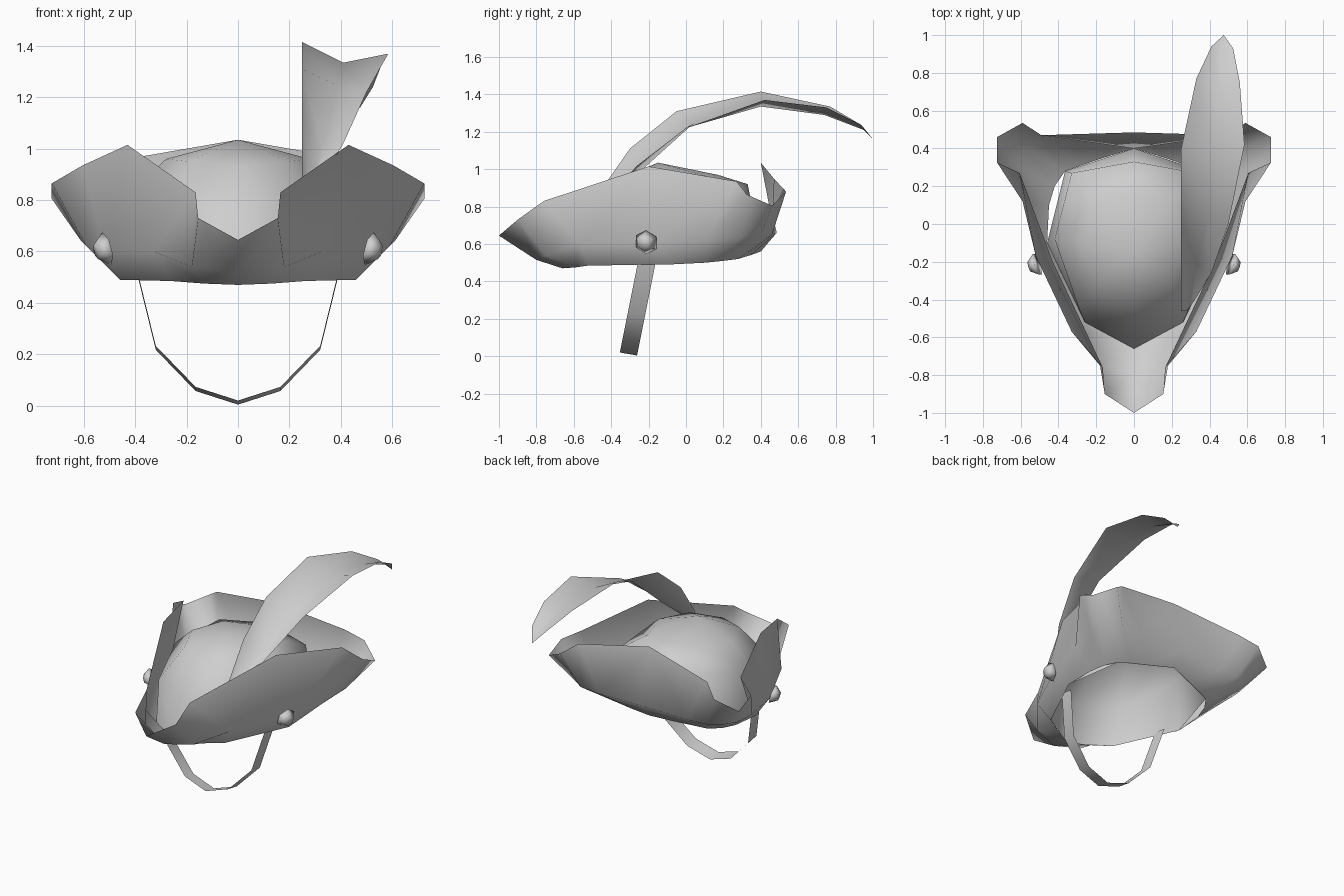
import bpy, bmesh
from mathutils import Vector

cube = bpy.data.objects.get("Cube")
if cube:
    bpy.data.objects.remove(cube, do_unlink=True)

# One plain grey for every part
grey = bpy.data.materials.new("plain_grey")
grey.use_nodes = True
colour = (0.62, 0.62, 0.62, 1)
grey.diffuse_color = colour
for node in grey.node_tree.nodes:
    if node.type == 'BSDF_PRINCIPLED':
        node.inputs["Base Color"].default_value = colour


def finish(name, bm, mirror=False):
    """Turn a bmesh into a smooth shaded object, optionally mirrored in x."""
    for face in bm.faces:
        face.smooth = True
    mesh = bpy.data.meshes.new(name)
    bm.to_mesh(mesh)
    bm.free()
    mesh.materials.append(grey)
    obj = bpy.data.objects.new(name, mesh)
    bpy.context.scene.collection.objects.link(obj)
    if mirror:
        modifier = obj.modifiers.new("mirror_sides", 'MIRROR')
        modifier.use_axis[0] = True
        modifier.use_clip = True
        modifier.merge_threshold = 0.001
    return obj


def loft(name, sections, mirror=False):
    """Skin a surface across equally long rows of points."""
    bm = bmesh.new()
    rows = [[bm.verts.new(point) for point in row] for row in sections]
    for row, following in zip(rows, rows[1:]):
        for j in range(len(row) - 1):
            bm.faces.new((row[j], following[j], following[j + 1], row[j + 1]))
    bmesh.ops.remove_doubles(bm, verts=bm.verts, dist=0.0005)
    return finish(name, bm, mirror)


# Turned-up brim: each row runs from head opening, over the bulge, to the rim
brim_rows = [
    [(0, -.66, .47), (0, -.8, .515), (0, -1, .645)],
    [(.13, -.59, .475), (.18, -.75, .54), (.155, -.9, .73)],
    [(.26, -.52, .485), (.33, -.57, .6), (.165, -.76, .83)],
    [(.46, -.1, .49), (.52, -.17, .6), (.43, -.2, 1.015)],
    [(.45, .1, .5), (.59, .12, .62), (.605, .27, .935)],
    [(.42, .2, .51), (.61, .3, .64), (.725, .325, .865)],
    [(.365, .28, .52), (.57, .4, .65), (.725, .46, .805)],
    [(.28, .31, .53), (.48, .46, .65), (.59, .535, .88)],
    [(.18, .345, .54), (.33, .475, .65), (.49, .47, .95)],
    [(0, .4, .56), (0, .485, .66), (0, .4, 1.035)],
]
loft("brim", brim_rows, mirror=True)

# Domed crown: shares its base with the brim opening and closes at the apex
apex = (0, -.15, 1.035)
crown_base = [brim_rows[i][0] for i in (0, 2, 3, 6, 9)]
crown_wall = [(0, -.57, .72), (.29, -.45, .75), (.42, -.08, .83),
              (.33, .27, .88), (0, .33, .92)]
crown_top = [(0, -.4, .93), (.19, -.31, .95), (.28, -.1, .96),
             (.2, .12, .96), (0, .17, .97)]
bm = bmesh.new()
rings = [[bm.verts.new(point) for point in ring]
         for ring in (crown_base, crown_wall, crown_top)]
peak = bm.verts.new(apex)
for lower, upper in zip(rings, rings[1:]):
    for i in range(len(lower) - 1):
        bm.faces.new((lower[i], lower[i + 1], upper[i + 1], upper[i]))
for start, end in zip(rings[-1], rings[-1][1:]):
    bm.faces.new((start, end, peak))
finish("crown", bm, mirror=True)

# Long folded feather sweeping up and back: right edge, quill, left edge
tip = (.475, 1, 1.16)
feather_rows = [
    [(.31, -.42, .85), (.28, -.46, .85), (.25, -.46, .88)],
    [(.41, -.26, 1.02), (.33, -.22, 1.01), (.25, -.3, 1.11)],
    [(.5, 0, 1.22), (.39, .04, 1.245), (.25, -.05, 1.31)],
    [(.585, .42, 1.37), (.41, .4, 1.335), (.25, .4, 1.415)],
    [(.56, .75, 1.33), (.45, .74, 1.29), (.33, .77, 1.335)],
    [(.525, .93, 1.24), (.47, .95, 1.21), (.41, .94, 1.235)],
    [tip, tip, tip],
]


def loft_feather(rows):
    """Skin the blade, reversed so that its upper side faces up."""
    return loft("feather", [list(reversed(row)) for row in reversed(rows)])


loft_feather(feather_rows)

# Thin chin strap hanging below the opening, leaning slightly forward
half_path = [(.39, .51), (.32, .225), (.165, .065), (0, .012)]
path = [(-x, z) for x, z in half_path] + half_path[-2::-1]
half_width = Vector((0, -.046, .008))
strap_rows = []
for x, z in path:
    centre = Vector((x, -.31 + .2 * z, z))
    strap_rows.append([centre - half_width, centre + half_width])
loft("chin_strap", strap_rows)

# Six-sided domed stud on each side of the brim
outward = Vector((.9, -.3, -.25)).normalized()
bm = bmesh.new()
bmesh.ops.create_cone(bm, cap_ends=True, segments=6,
                      radius1=.066, radius2=.03, depth=.045)
along = (Vector((0, 1, 0)) - outward * outward.y).normalized()
across = outward.cross(along)
for vert in bm.verts:
    local = vert.co.copy()
    vert.co = (Vector((.532, -.22, .605)) + along * local.x
               + across * local.y + outward * local.z)
finish("side_studs", bm, mirror=True)
